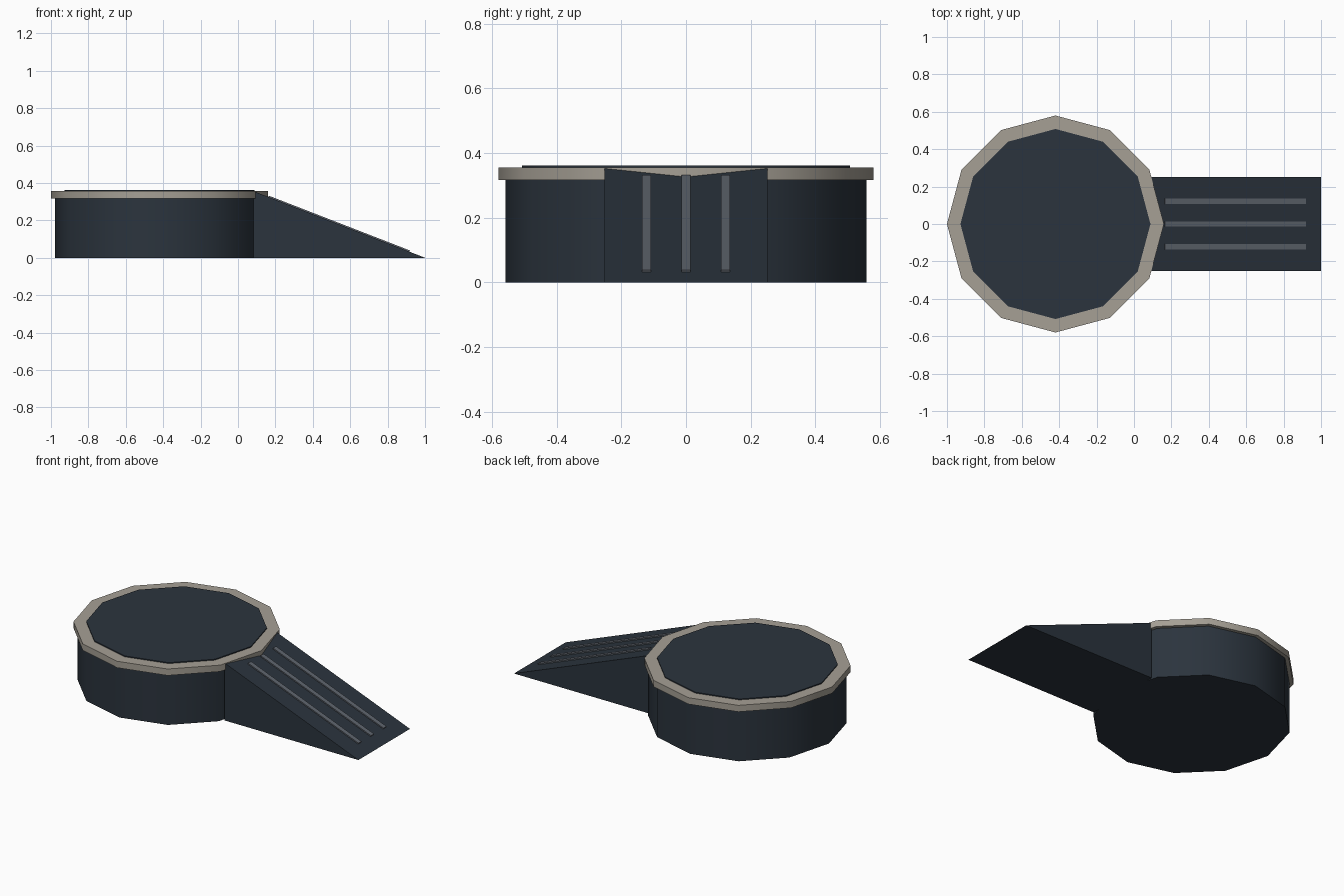
import bpy, math
from mathutils import Vector

if "Cube" in bpy.data.objects:
    bpy.data.objects.remove(bpy.data.objects["Cube"])

CX = -0.42                                   # platform centre
RAMP_X0, RAMP_X1, RAMP_H, RAMP_W = 0.083, 1.0, 0.356, 0.252


def material(name, rgb):
    m = bpy.data.materials.new(name)
    m.diffuse_color = (*rgb, 1)
    m.use_nodes = True
    m.node_tree.nodes["Principled BSDF"].inputs["Base Color"].default_value = m.diffuse_color
    return m


dark = material("dark_slate", (0.024, 0.034, 0.047))
trim = material("warm_trim", (0.38, 0.35, 0.30))
grip = material("grip_grey", (0.115, 0.13, 0.155))


def disc(name, radius, z0, z1, mat):
    """Twelve-sided slab with a corner on the x axis."""
    bpy.ops.mesh.primitive_cylinder_add(vertices=12, radius=radius, depth=z1 - z0,
                                        location=(CX, 0, (z0 + z1) / 2))
    ob = bpy.context.object
    ob.name = name
    ob.data.materials.append(mat)
    bpy.ops.object.shade_smooth_by_angle(angle=math.radians(40))
    return ob


def prism(name, profile, y, half_width, mat):
    """Extrude an xz profile along y."""
    n = len(profile)
    verts = [(px, y + s * half_width, pz) for s in (-1, 1) for px, pz in profile]
    faces = [tuple(range(n)), tuple(reversed(range(n, 2 * n)))]
    faces += [((i + 1) % n, i, i + n, (i + 1) % n + n) for i in range(n)]
    mesh = bpy.data.meshes.new(name)
    mesh.from_pydata(verts, [], faces)
    mesh.materials.append(mat)
    ob = bpy.data.objects.new(name, mesh)
    bpy.context.collection.objects.link(ob)
    return ob


# Round platform: drum, overhanging rim, thin top pad
disc("platform_drum", 0.558, 0.0, 0.317, dark)
disc("platform_rim", 0.58, 0.316, 0.356, trim)
disc("top_pad", 0.508, 0.35, 0.362, dark)

# Ramp wedge
prism("ramp", [(RAMP_X0, 0), (RAMP_X1, 0), (RAMP_X0, RAMP_H)], 0, RAMP_W, dark)

# Three raised grip strips lying along the slope
slope = Vector((RAMP_X1 - RAMP_X0, -RAMP_H)).normalized()
normal = Vector((-slope.y, slope.x))


def on_slope(x, lift):
    z = RAMP_H * (RAMP_X1 - x) / (RAMP_X1 - RAMP_X0)
    return tuple(Vector((x, z)) + normal * lift)


for i, y in enumerate((-0.122, 0, 0.122)):
    strip = [on_slope(0.162, -0.004), on_slope(0.917, -0.004),
             on_slope(0.917, 0.007), on_slope(0.162, 0.007)]
    prism(f"grip_strip_{i + 1}", strip, y, 0.0145, grip)
